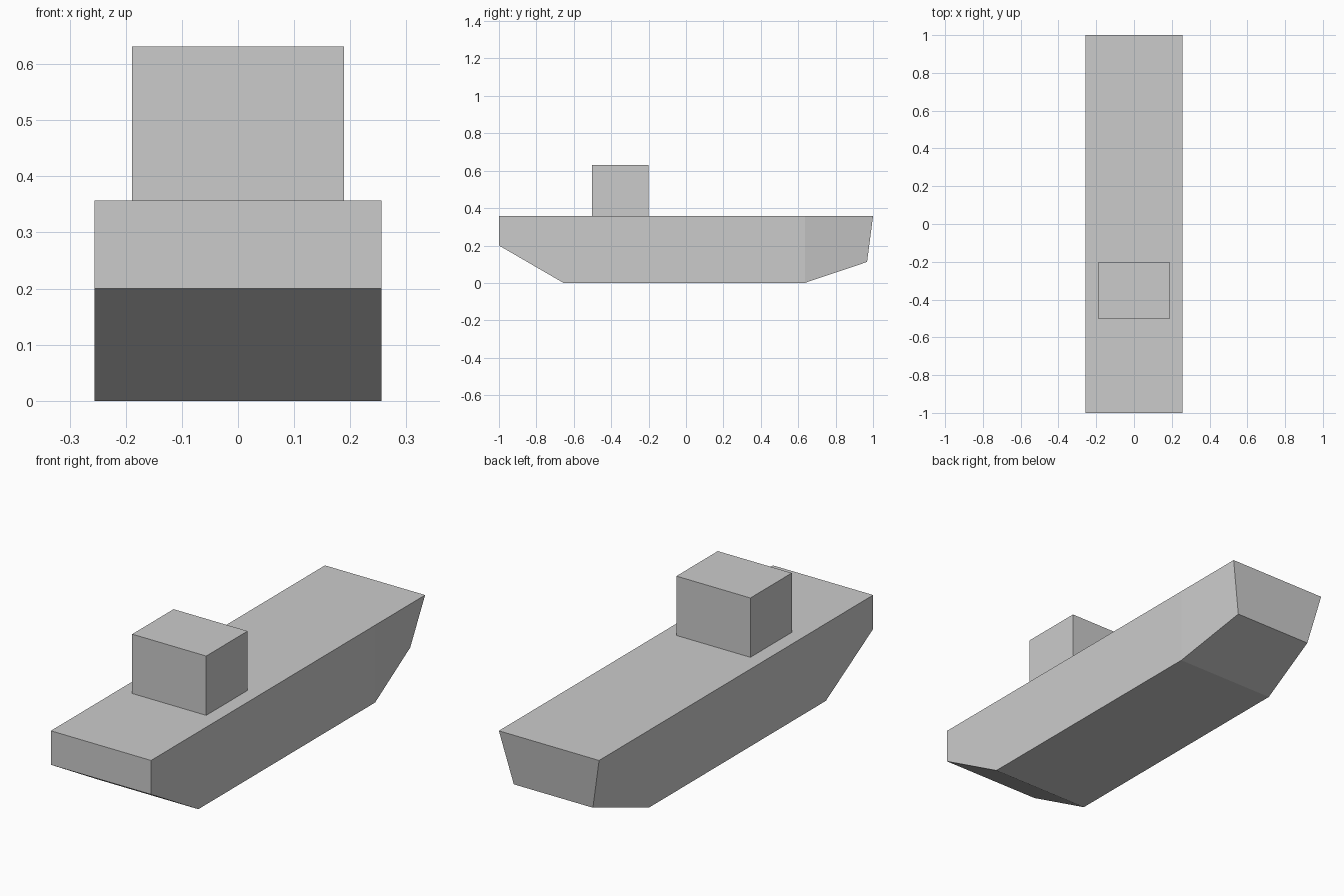
import bpy, bmesh

if "Cube" in bpy.data.objects:
    bpy.data.objects.remove(bpy.data.objects["Cube"])

DECK_Z = 0.357
HALF_W = 0.256


def finish(bm, name):
    bmesh.ops.recalc_face_normals(bm, faces=bm.faces)
    mesh = bpy.data.meshes.new(name)
    bm.to_mesh(mesh)
    bm.free()
    obj = bpy.data.objects.new(name, mesh)
    bpy.context.collection.objects.link(obj)
    return obj


# Hull: loft of stations from stern to bow (top y, bottom y, bottom z, bottom half width)
stations = [
    (-1.0, -1.0, 0.2, HALF_W),
    (-0.655, -0.655, 0.0, HALF_W),
    (0.635, 0.635, 0.0, HALF_W),
    (1.0, 0.968, 0.112, 0.202),
]
bm = bmesh.new()
rings = []
for top_y, low_y, low_z, low_w in stations:
    corners = [(-HALF_W, top_y, DECK_Z), (HALF_W, top_y, DECK_Z),
               (low_w, low_y, low_z), (-low_w, low_y, low_z)]
    rings.append([bm.verts.new(c) for c in corners])
for a, b in zip(rings, rings[1:]):
    for i in range(4):
        j = (i + 1) % 4
        bm.faces.new((a[i], a[j], b[j], b[i]))
bm.faces.new(rings[0])
bm.faces.new(rings[-1])
finish(bm, "hull")

# Cabin: plain box standing on the deck
bm = bmesh.new()
bmesh.ops.create_cube(bm, size=1)
bmesh.ops.scale(bm, vec=(0.378, 0.302, 0.274), verts=bm.verts)
bmesh.ops.translate(bm, vec=(0, -0.351, DECK_Z + 0.137), verts=bm.verts)
finish(bm, "cabin")
